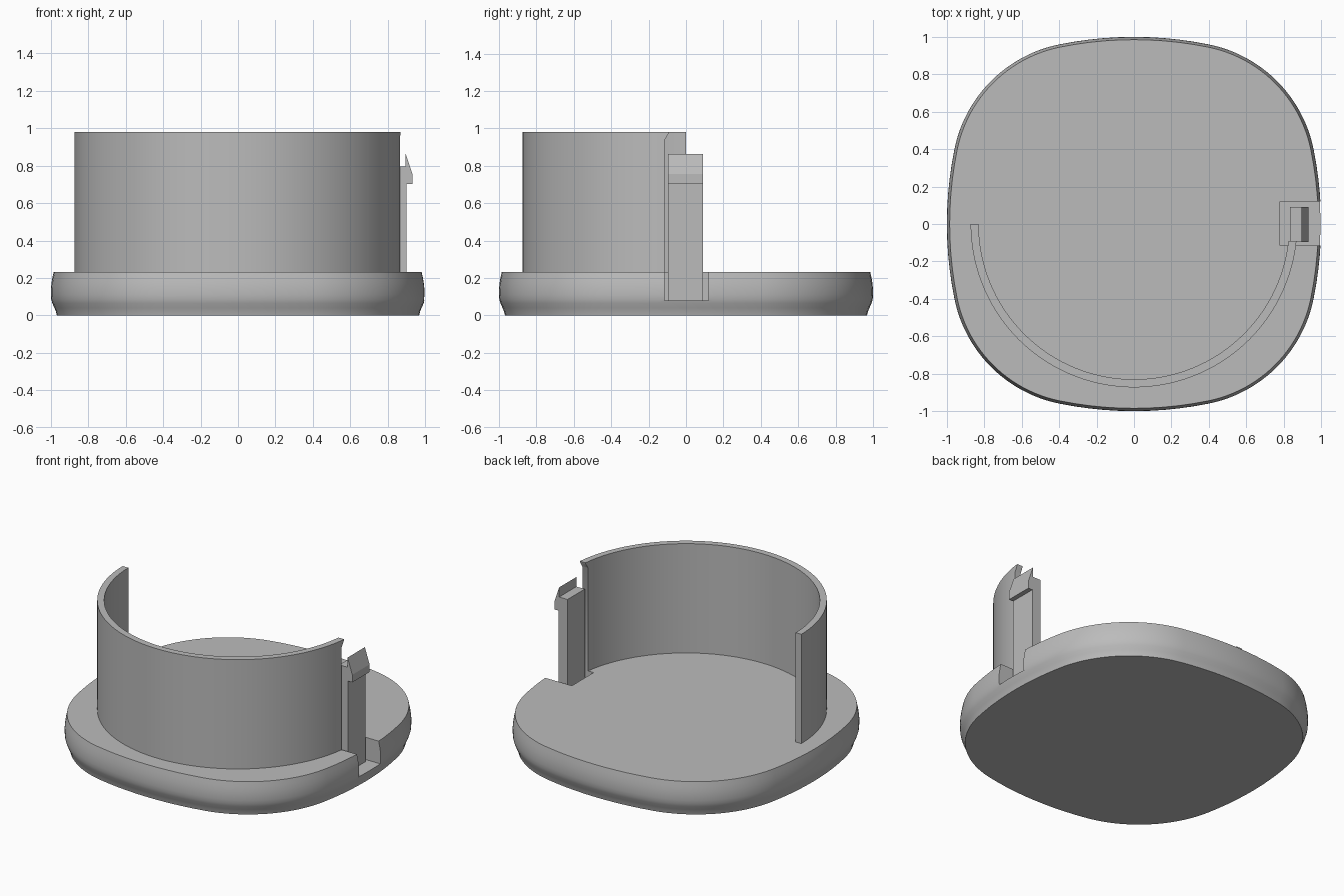
import bpy, bmesh, math
from math import sin, cos, pi, radians

cube = bpy.data.objects.get("Cube")
if cube:
    bpy.data.objects.remove(cube, do_unlink=True)

grey = bpy.data.materials.new("plain grey")
grey.use_nodes = True
COLOUR = (0.5, 0.5, 0.5, 1)
grey.diffuse_color = COLOUR
grey.node_tree.nodes["Principled BSDF"].inputs["Base Color"].default_value = COLOUR


def loft(name, rings):
    """Solid made by bridging closed rings of points and capping both ends."""
    bm = bmesh.new()
    loops = [[bm.verts.new(p) for p in ring] for ring in rings]
    for a, b in zip(loops, loops[1:]):
        for i in range(len(a)):
            j = (i + 1) % len(a)
            bm.faces.new((a[i], a[j], b[j], b[i]))
    bm.faces.new(loops[0][::-1])
    bm.faces.new(loops[-1])
    bmesh.ops.recalc_face_normals(bm, faces=bm.faces)
    mesh = bpy.data.meshes.new(name)
    bm.to_mesh(mesh)
    bm.free()
    mesh.materials.append(grey)
    obj = bpy.data.objects.new(name, mesh)
    bpy.context.collection.objects.link(obj)
    return obj


def activate(obj):
    bpy.ops.object.select_all(action="DESELECT")
    obj.select_set(True)
    bpy.context.view_layer.objects.active = obj


def cut(obj, cutter):
    mod = obj.modifiers.new("notch", "BOOLEAN")
    mod.operation, mod.object, mod.solver = "DIFFERENCE", cutter, "EXACT"
    activate(obj)
    bpy.ops.object.modifier_apply(modifier=mod.name)


def smooth(obj):
    activate(obj)
    bpy.ops.object.shade_smooth_by_angle(angle=radians(30))


def outline(inset, z):
    """Rounded square of four shallow side arcs and four tighter corner arcs."""
    blend = radians(11.5)
    pts = []
    for quarter in range(4):
        turn = quarter * pi / 2
        arcs = ((-1.0, 0.0, 2.0, -blend, blend, 10),
                (0.257, 0.257, 0.717, blend, pi / 2 - blend, 24))
        for cx, cy, r, start, end, n in arcs:
            for i in range(n):
                a = start + (end - start) * i / n
                x, y = cx + (r - inset) * cos(a), cy + (r - inset) * sin(a)
                pts.append((x * cos(turn) - y * sin(turn),
                            x * sin(turn) + y * cos(turn), z))
    return pts


# Base with a bulging rim
rim = [(0.032, 0), (0.027, 0.02), (0.019, 0.04), (0.008, 0.065), (0.002, 0.085),
       (0, 0.11), (0, 0.14), (0.003, 0.17), (0.008, 0.2), (0.015, 0.232)]
base = loft("base", [outline(inset, z) for inset, z in rim])

# Half-round wall
R_IN, R_OUT, LOW, HIGH = 0.83, 0.873, 0.21, 0.98
section = [(R_IN, LOW), (R_OUT, LOW), (R_OUT, HIGH), (R_IN, HIGH)]
STEPS = 72
wall = loft("wall", [[(r * cos(pi + pi * i / STEPS), r * sin(pi + pi * i / STEPS), z)
                      for r, z in section] for i in range(STEPS + 1)])

# Notch around the clip, cut from base and wall
notch = [(-0.115, 0.08), (0.12, 0.08), (0.12, 1.1), (-0.092, 1.1),
         (-0.092, 0.975), (-0.115, 0.935)]
cutter = loft("notch_cutter", [[(x, y, z) for y, z in notch] for x in (0.78, 1.1)])
cutter.hide_render = True
for part in (base, wall):
    cut(part, cutter)
    smooth(part)
bpy.data.objects.remove(cutter, do_unlink=True)

# Snap clip with hook
hook = [(0.833, 0.07), (0.9, 0.07), (0.9, 0.703), (0.932, 0.703), (0.932, 0.755),
        (0.896, 0.863), (0.896, 0.797), (0.833, 0.797)]
clip = loft("snap_clip", [[(x, y, z) for x, z in hook] for y in (-0.095, 0.092)])
